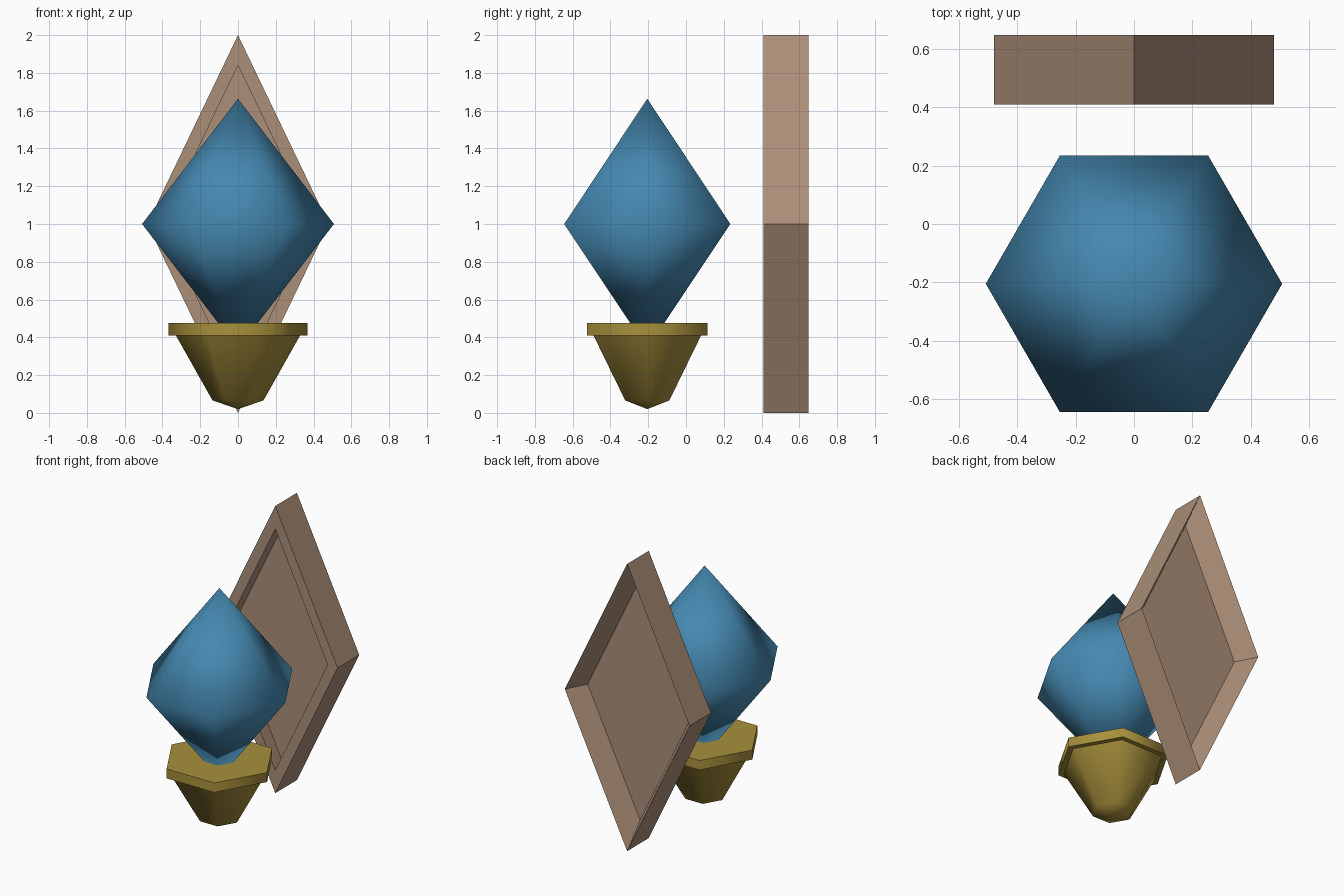
import bpy, bmesh
from math import cos, sin, pi, radians

cube = bpy.data.objects.get("Cube")
if cube:
    bpy.data.objects.remove(cube, do_unlink=True)


def material(name, rgb):
    mat = bpy.data.materials.new(name)
    mat.use_nodes = True
    mat.diffuse_color = (*rgb, 1)
    mat.node_tree.nodes["Principled BSDF"].inputs["Base Color"].default_value = (*rgb, 1)
    return mat


blue = material("crystal blue", (0.06, 0.25, 0.44))
gold = material("old gold", (0.39, 0.28, 0.045))
brown = material("warm brown", (0.41, 0.275, 0.19))


def finish(name, bm, mat, smooth_angle=None):
    bmesh.ops.recalc_face_normals(bm, faces=bm.faces)
    mesh = bpy.data.meshes.new(name)
    bm.to_mesh(mesh)
    bm.free()
    mesh.materials.append(mat)
    obj = bpy.data.objects.new(name, mesh)
    bpy.context.collection.objects.link(obj)
    if smooth_angle:
        bpy.ops.object.select_all(action='DESELECT')
        obj.select_set(True)
        bpy.context.view_layer.objects.active = obj
        bpy.ops.object.shade_smooth_by_angle(angle=radians(smooth_angle))
    return obj


def hex_turned(name, profile, mat, angle, y=-0.205):
    """Six-sided solid from (radius, z) points; zero radius makes a tip."""
    bm = bmesh.new()
    rings = []
    for r, z in profile:
        count = 6 if r else 1
        rings.append([bm.verts.new((r * cos(i * pi / 3), y + r * sin(i * pi / 3), z))
                      for i in range(count)])
    for a, b in zip(rings, rings[1:]):
        for i in range(6):
            j = (i + 1) % 6
            quad = [a[i % len(a)], a[j % len(a)], b[j % len(b)], b[i % len(b)]]
            bm.faces.new(list(dict.fromkeys(quad)))
    for ring in (rings[0], rings[-1]):
        if len(ring) == 6:
            bm.faces.new(ring)
    return finish(name, bm, mat, angle)


def diamond(bm, scale, y):
    """Ring of four corners of an upright diamond."""
    return [bm.verts.new((x * 0.48 * scale, y, 1 + z * scale))
            for x, z in ((0, 1), (1, 0), (0, -1), (-1, 0))]


# Crystal, base cup and rim
hex_turned("crystal", [(0, 0.34), (0.508, 1.0), (0, 1.663)], blue, 180)
hex_turned("base_cup", [(0, 0.02), (0.135, 0.066), (0.33, 0.412)], gold, 62)
hex_turned("base_rim", [(0.367, 0.41), (0.367, 0.476)], gold, 62)

# Diamond frame: flat front border, straight front recess, sloped back recess
FRONT, PANEL, BACK, INNER = 0.41, 0.505, 0.648, 0.84
bm = bmesh.new()
loops = [diamond(bm, s, y) for s, y in
         ((1, FRONT), (1, BACK), (INNER, PANEL), (INNER, FRONT))]
for k in range(4):
    a, b = loops[k], loops[(k + 1) % 4]
    for i in range(4):
        j = (i + 1) % 4
        bm.faces.new((a[i], a[j], b[j], b[i]))
finish("diamond_frame", bm, brown)

# Thin panel filling the frame
bm = bmesh.new()
front, back = diamond(bm, INNER, PANEL - 0.002), diamond(bm, INNER, PANEL)
bm.faces.new(front)
bm.faces.new(back)
for i in range(4):
    j = (i + 1) % 4
    bm.faces.new((front[i], front[j], back[j], back[i]))
finish("diamond_panel", bm, brown)
